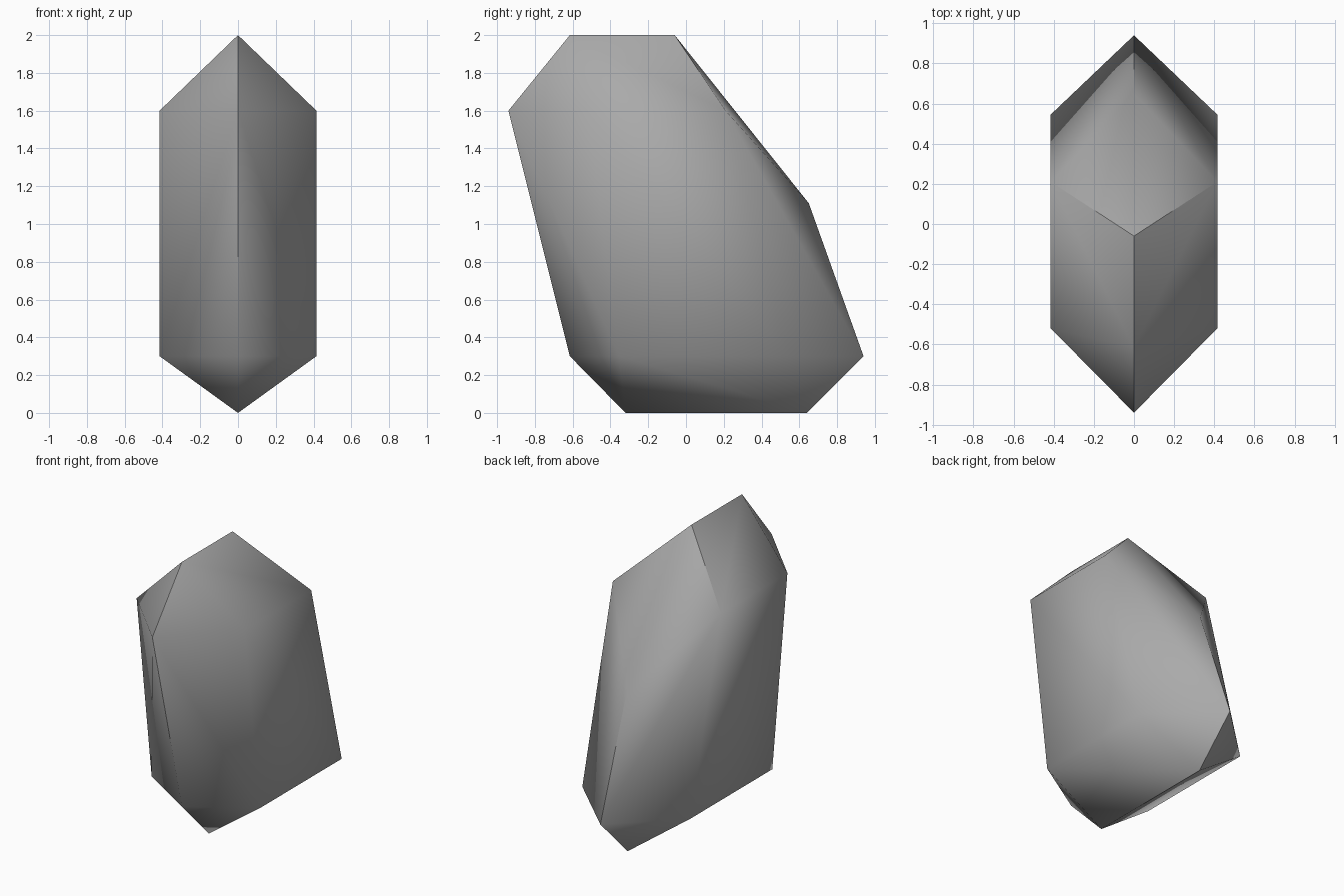
import bpy, bmesh, math

cube = bpy.data.objects.get("Cube")
if cube:
    bpy.data.objects.remove(cube, do_unlink=True)

# Stone colour
stone = bpy.data.materials.new("grey_stone")
stone.use_nodes = True
grey = (0.4, 0.4, 0.4, 1)
stone.diffuse_color = grey
stone.node_tree.nodes["Principled BSDF"].inputs["Base Color"].default_value = grey

# Middle outline (y, z), clockwise from the top front
RIDGE = [(-0.615, 2), (-0.06, 2), (0.65, 1.11), (0.94, 0.3),
         (0.64, 0), (-0.32, 0), (-0.615, 0.3), (-0.94, 1.6)]
# Flat flank outline (y, z): top front, top back, bottom back, bottom front
FLANK = [(-0.52, 1.6), (0.21, 1.6), (0.545, 0.3), (-0.355, 0.3)]
HALF_WIDTH = 0.415

bm = bmesh.new()
ridge = [bm.verts.new((0, y, z)) for y, z in RIDGE]
for side in (1, -1):
    flank = [bm.verts.new((side * HALF_WIDTH, y, z)) for y, z in FLANK]
    top_front, top_back, low_back, low_front = flank
    facets = [
        flank,
        [ridge[0], ridge[1], top_back, top_front],     # roof
        [ridge[1], ridge[2], top_back],                # back slope
        [top_back, low_back, ridge[3], ridge[2]],      # back
        [ridge[3], ridge[4], low_back],                # back underside
        [ridge[4], ridge[5], low_front, low_back],     # underside
        [ridge[5], ridge[6], low_front],               # front underside
        [ridge[7], ridge[6], low_front, top_front],    # front
        [ridge[7], ridge[0], top_front],               # front slope
    ]
    for facet in facets:
        bm.faces.new(facet)
bmesh.ops.recalc_face_normals(bm, faces=bm.faces)

mesh = bpy.data.meshes.new("rock")
bm.to_mesh(mesh)
bm.free()
mesh.materials.append(stone)
rock = bpy.data.objects.new("rock", mesh)
bpy.context.collection.objects.link(rock)

# Soft facets with crisp main ridges
for other in bpy.context.selected_objects:
    other.select_set(False)
rock.select_set(True)
bpy.context.view_layer.objects.active = rock
bpy.ops.object.shade_smooth_by_angle(angle=math.radians(57))
